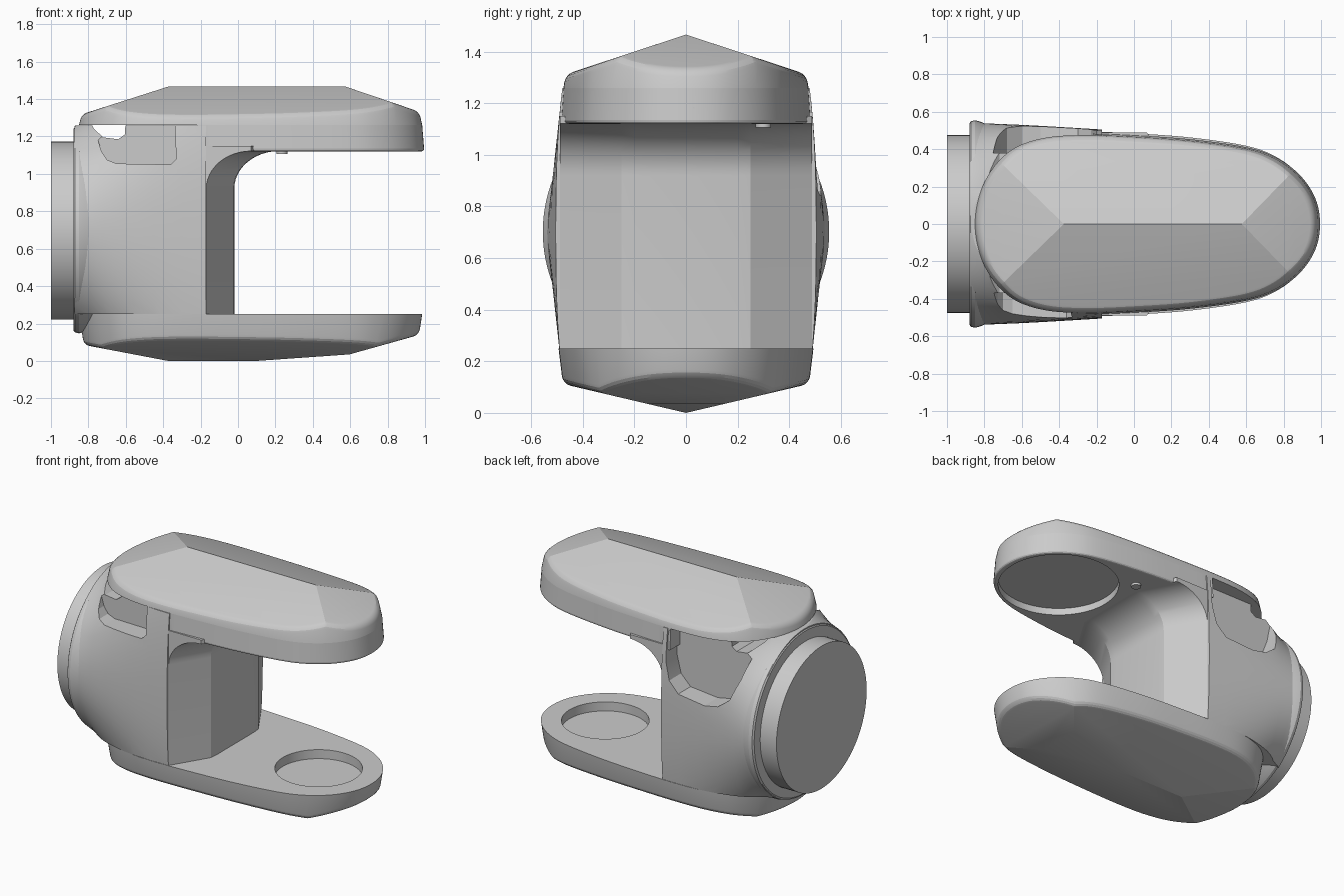
import bpy, bmesh, math
from mathutils import Vector

if "Cube" in bpy.data.objects:
    bpy.data.objects.remove(bpy.data.objects["Cube"])


def finish(bm, name, angle=15):
    bmesh.ops.remove_doubles(bm, verts=bm.verts, dist=1e-5)
    bmesh.ops.recalc_face_normals(bm, faces=bm.faces)
    me = bpy.data.meshes.new(name)
    bm.to_mesh(me)
    bm.free()
    ob = bpy.data.objects.new(name, me)
    bpy.context.collection.objects.link(ob)
    smooth(ob, angle)
    return ob


def smooth(ob, angle=15):
    bpy.ops.object.select_all(action='DESELECT')
    ob.select_set(True)
    bpy.context.view_layer.objects.active = ob
    bpy.ops.object.shade_smooth_by_angle(angle=math.radians(angle))


def loft(rings):
    """Closed solid through rings with equal point counts."""
    bm = bmesh.new()
    rows = [[bm.verts.new(p) for p in r] for r in rings]
    n = len(rows[0])
    for a, b in zip(rows, rows[1:]):
        for i in range(n):
            j = (i + 1) % n
            bm.faces.new((a[i], a[j], b[j], b[i]))
    bm.faces.new(rows[0][::-1])
    bm.faces.new(rows[-1])
    bmesh.ops.recalc_face_normals(bm, faces=bm.faces)
    return bm


def slice_off(bm, co, no):
    """Remove everything on the normal side and cap the cut."""
    geom = bm.verts[:] + bm.edges[:] + bm.faces[:]
    bmesh.ops.bisect_plane(bm, geom=geom, dist=1e-5, plane_co=co, plane_no=no, clear_outer=True)
    open_edges = [e for e in bm.edges if len(e.link_faces) == 1]
    if open_edges:
        bmesh.ops.holes_fill(bm, edges=open_edges, sides=0)
    bmesh.ops.recalc_face_normals(bm, faces=bm.faces)


def round_edges(bm, test, width, segs=4):
    edges = [e for e in bm.edges if len(e.link_faces) == 2 and e.calc_face_angle(0) > 0.75
             and all(test(v.co) for v in e.verts)]
    bmesh.ops.bevel(bm, geom=edges, offset=width, segments=segs, profile=0.5, affect='EDGES')


def cut(ob, cutter):
    m = ob.modifiers.new("cut", 'BOOLEAN')
    m.operation, m.solver, m.object = 'DIFFERENCE', 'EXACT', cutter
    bpy.context.view_layer.objects.active = ob
    bpy.ops.object.modifier_apply(modifier=m.name)
    smooth(ob, 25)


def disc_rings(r, c, axis, levels, n=96):
    """Circles along x or z; levels are (position, radius scale)."""
    out = []
    for p, s in levels:
        ring = []
        for i in range(n):
            a = 2 * math.pi * i / n
            u, v = r * s * math.cos(a), r * s * math.sin(a)
            ring.append((p, u, c + v) if axis == 'x' else (c + u, v, p))
        out.append(ring)
    return out


# Plan outline shared by lid, head and base
HALF = [(-.85, 0), (-.83, .14), (-.78, .26), (-.7, .36), (-.6, .425), (-.45, .465), (-.25, .475),
        (0, .466), (.3, .445), (.6, .402), (.76, .345), (.88, .255), (.96, .135), (.985, 0)]
CTRL = [Vector(p) for p in HALF + [(x, -y) for x, y in HALF[-2:0:-1]]]


def outline(z, sx=1, sy=1, steps=6):
    pts, n = [], len(CTRL)
    for i in range(n):
        a, b, c, d = (CTRL[(i + k) % n] for k in (-1, 0, 1, 2))
        for s in range(steps):
            t = s / steps
            p = .5 * (2 * b + (c - a) * t + (2 * a - 5 * b + 4 * c - d) * t * t
                      + (3 * b - a - 3 * c + d) * t ** 3)
            pts.append((.07 + (p.x - .07) * sx, p.y * sy, z))
    return pts


# Faceted lid
bm = loft([outline(1.26), outline(1.55, .93, .9)])
for co, no in [((0, 0, 1.466), (0, .33, 1)), ((0, 0, 1.466), (0, -.33, 1)),
               ((.6, 0, 1.458), (.34, 0, 1)), ((-.4, 0, 1.458), (-.32, 0, 1))]:
    slice_off(bm, co, no)
round_edges(bm, lambda c: c.z > 1.27, .03)
finish(bm, "lid")

# Base with faceted underside and round cup recess
bm = loft([outline(.25, 1.0, 1.04), outline(-.1, .94, .95)])
for co, no in [((0, 0, 0), (0, .235, -1)), ((0, 0, 0), (0, -.235, -1)),
               ((.1, 0, 0), (.07, 0, -1)), ((.6, 0, .036), (.28, 0, -1)),
               ((-.4, 0, .005), (-.19, 0, -1))]:
    slice_off(bm, co, no)
round_edges(bm, lambda c: c.z < .24, .03)
base = finish(bm, "base")

# Overhanging head with round underside recess
bm = loft([outline(1.12, 1.012, 1.02), outline(1.26)])
slice_off(bm, (-.22, 0, 0), (-1, 0, 0))
round_edges(bm, lambda c: c.z < 1.13 and c.x > -.2, .015, 3)
head = finish(bm, "head")

recesses = [(base, .265, .19, .4), (head, .365, 1.0, 1.165)]
cutters = []
for target, r, z0, z1 in recesses:
    c = finish(loft(disc_rings(r, .595, 'z', [(z0, 1), (z1, 1)])), "recess_cutter")
    cut(target, c)
    cutters.append(c)

# Body: round at the back, flattening toward the front
rings = []
for x, hy, hz, n in [(-.875, .54, .555, 2), (-.8, .538, .6, 2), (-.72, .535, .68, 2.1),
                     (-.6, .53, .8, 2.2), (-.45, .522, .97, 2.35), (-.3, .513, 1.15, 2.45),
                     (-.17, .505, 1.3, 2.5)]:
    ring = []
    for i in range(96):
        a = 2 * math.pi * i / 96
        ca, sa = math.cos(a), math.sin(a)
        ring.append((x, hy * math.copysign(abs(ca) ** (2 / n), ca),
                     .7 + hz * math.copysign(abs(sa) ** (2 / n), sa)))
    rings.append(ring)
bm = loft(rings)
slice_off(bm, (0, 0, .25), (0, 0, -1))
slice_off(bm, (0, 0, 1.259), (0, 0, 1))
body = finish(bm, "body", 25)

# Collar around the back of the body
collar = finish(loft(disc_rings(.555, .702, 'x', [(-.88, .97), (-.872, .99), (-.85, 1),
                                                  (-.82, .985), (-.76, .94)])), "collar", 30)

# Finger pockets under the lid on both sides, joined by a groove
pockets = [
    ([(-.8, 1.3), (-.76, 1.22), (-.73, 1.12), (-.7, 1.075), (-.65, 1.055), (-.36, 1.05),
      (-.33, 1.08), (-.34, 1.3)], -.8, -.37),
    ([(-.8, 1.3), (-.76, 1.2), (-.73, 1.05), (-.68, .92), (-.6, .86), (-.5, .84), (-.3, .86),
      (-.23, .93), (-.2, 1.05), (-.2, 1.3)], .38, .8),
    ([(-.8, 1.3), (-.77, 1.24), (-.72, 1.195), (-.64, 1.185), (-.605, 1.21), (-.6, 1.3)], -.8, .8)]
for prof, y0, y1 in pockets:
    bm = loft([[(x, y, z) for x, z in prof] for y in (y0, y1)])
    c = finish(bm, "pocket_cutter")
    cut(body, c)
    cut(collar, c)
    cutters.append(c)
for c in cutters:
    bpy.data.objects.remove(c)

# Column front: chamfered sides sweeping up into the head
rings = []
for y, back in [(-.488, .15), (-.25, .005), (-.2, 0), (.2, 0), (.25, .005), (.488, .15)]:
    x = -.02 - back
    ring = [(-.19, y, .25), (x, y, .25), (x, y, .92)]
    for i in range(1, 13):
        a = math.pi / 2 * i / 12
        ring.append((x + .24 * (1 - math.cos(a)), y, .92 + .202 * math.sin(a)))
    ring += [(x + .24, y, 1.15), (-.19, y, 1.15)]
    rings.append(ring)
finish(loft(rings), "column_front", 20)

# Round rear drum
finish(loft(disc_rings(.475, .697, 'x', [(-1, 1), (-.8, 1)])), "rear_drum", 30)

# Small tabs
for name, loc, size in [("side_tab", (-.85, -.53, .7), (.05, .03, .03)),
                        ("head_tab", (.98, .02, 1.155), (.02, .025, .06))]:
    bpy.ops.mesh.primitive_cube_add(size=1, location=loc)
    bpy.context.object.name = name
    bpy.context.object.scale = size
bpy.ops.mesh.primitive_cylinder_add(vertices=24, radius=.03, depth=.03, location=(.235, .3, 1.12))
bpy.context.object.name = "underside_button"
smooth(bpy.context.object, 30)
